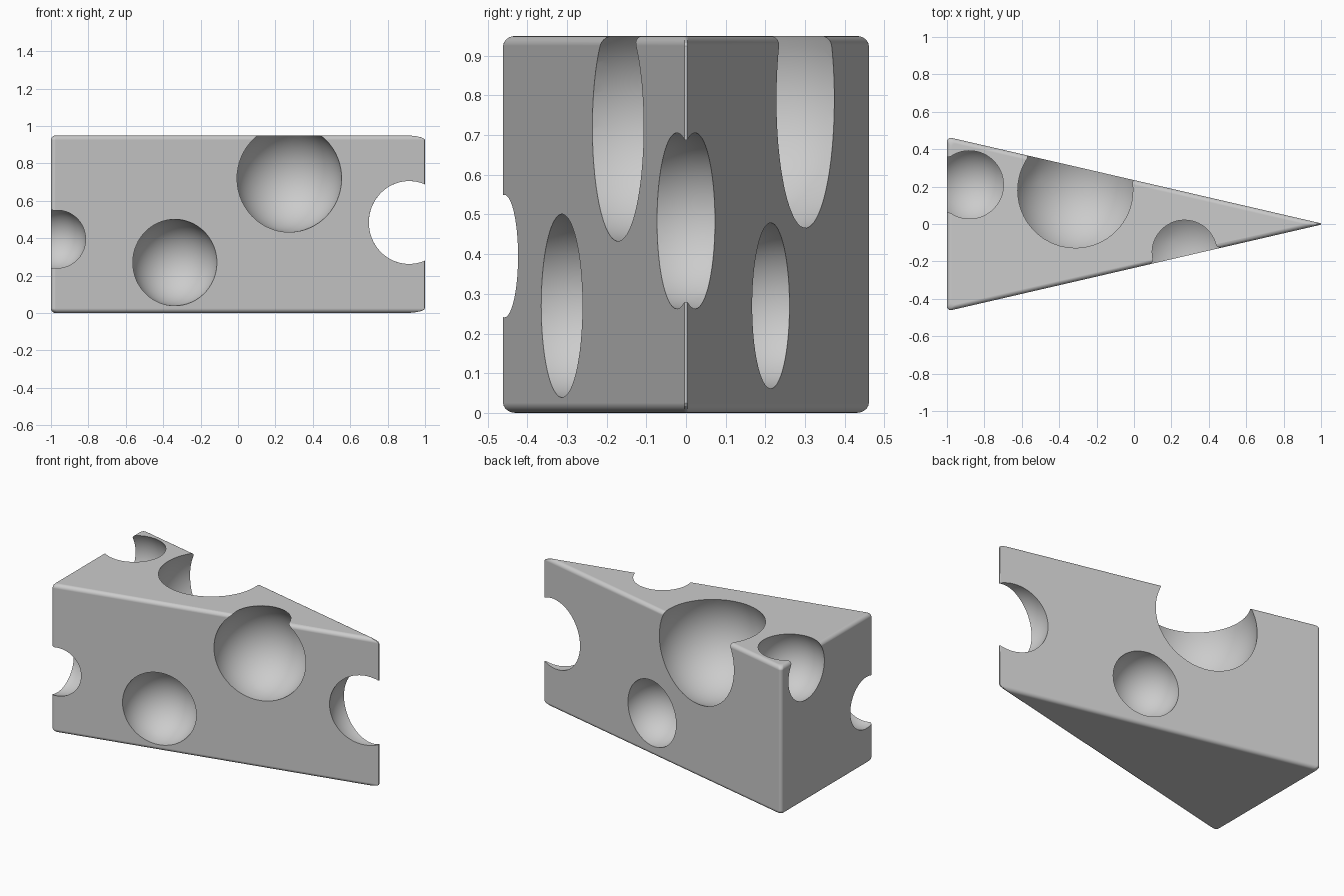
import bpy, bmesh
from math import sin, cos, pi, atan2
from mathutils import Vector

if "Cube" in bpy.data.objects:
    bpy.data.objects.remove(bpy.data.objects["Cube"])

HEIGHT, ROUND = 0.95, 0.025
CORNERS = [(-1.0, -0.466, 0.02), (1.0153, 0.0, 0.0045), (-1.0, 0.466, 0.02)]  # x, y, fillet


def outline(inset):
    """Rounded triangle, pulled inwards by the given amount."""
    pts = []
    for i, (x, y, fillet) in enumerate(CORNERS):
        here = Vector((x, y))
        d_in = (here - Vector(CORNERS[i - 1][:2])).normalized()
        d_out = (Vector(CORNERS[(i + 1) % 3][:2]) - here).normalized()
        n1, n2 = Vector((d_in.y, -d_in.x)), Vector((d_out.y, -d_out.x))
        centre = here - (n1 + n2) * (fillet + inset) / (1 + n1.dot(n2))
        start = atan2(n1.y, n1.x)
        turn = (atan2(n2.y, n2.x) - start) % (2 * pi)
        for k in range(6):
            a = start + turn * k / 5
            pts.append(centre + Vector((cos(a), sin(a))) * fillet)
    return pts


# Wedge body: stacked outlines with rounded top and bottom rims
layers = [(ROUND * (1 - sin(k * pi / 10)), ROUND * (1 - cos(k * pi / 10))) for k in range(6)]
layers += [(inset, HEIGHT - z) for inset, z in reversed(layers)]
bm = bmesh.new()
rings = [[bm.verts.new((p.x, p.y, z)) for p in outline(inset)] for inset, z in layers]
for low, high in zip(rings, rings[1:]):
    n = len(low)
    for j in range(n):
        k = (j + 1) % n
        bm.faces.new((low[j], low[k], high[k], high[j]))
bm.faces.new(rings[0][::-1])
bm.faces.new(rings[-1])
bmesh.ops.recalc_face_normals(bm, faces=bm.faces)
mesh = bpy.data.meshes.new("cheese_wedge")
bm.to_mesh(mesh)
bm.free()
cheese = bpy.data.objects.new("cheese_wedge", mesh)
bpy.context.collection.objects.link(cheese)

# Round holes: centre and radius
holes = [
    ((0.27, -0.152, 0.72), 0.288),     # front, breaking the top
    ((-0.338, -0.311, 0.27), 0.231),   # front, low
    ((-0.979, -0.399, 0.395), 0.166),  # front left corner
    ((0.91, 0, 0.484), 0.223),         # through the tip
    ((-0.314, 0.18, 0.79), 0.347),     # back, breaking the top
    ((-0.88, 0.21, 0.83), 0.218),      # top, breaking the rear end
    ((0.09, 0.21, 0.27), 0.209),       # back, low
]
cutters = []
for i, (centre, radius) in enumerate(holes):
    bpy.ops.mesh.primitive_uv_sphere_add(segments=64, ring_count=32, radius=radius,
                                         location=centre, rotation=(0.31, 0.23 + 0.1 * i, 0.17))
    cutter = bpy.context.object
    cutter.name = f"hole_cutter_{i}"
    cutter.hide_render = True
    cutters.append(cutter)
    mod = cheese.modifiers.new(f"hole_{i}", 'BOOLEAN')
    mod.operation = 'DIFFERENCE'
    mod.solver = 'EXACT'
    mod.object = cutter

# Bake the holes, drop the cutters, smooth the shading
bpy.ops.object.select_all(action='DESELECT')
cheese.select_set(True)
bpy.context.view_layer.objects.active = cheese
for mod in list(cheese.modifiers):
    bpy.ops.object.modifier_apply(modifier=mod.name)
for cutter in cutters:
    bpy.data.objects.remove(cutter, do_unlink=True)
bpy.ops.object.shade_smooth_by_angle()
flat = cheese.modifiers.new("flat_sides", 'WEIGHTED_NORMAL')
flat.keep_sharp = True
